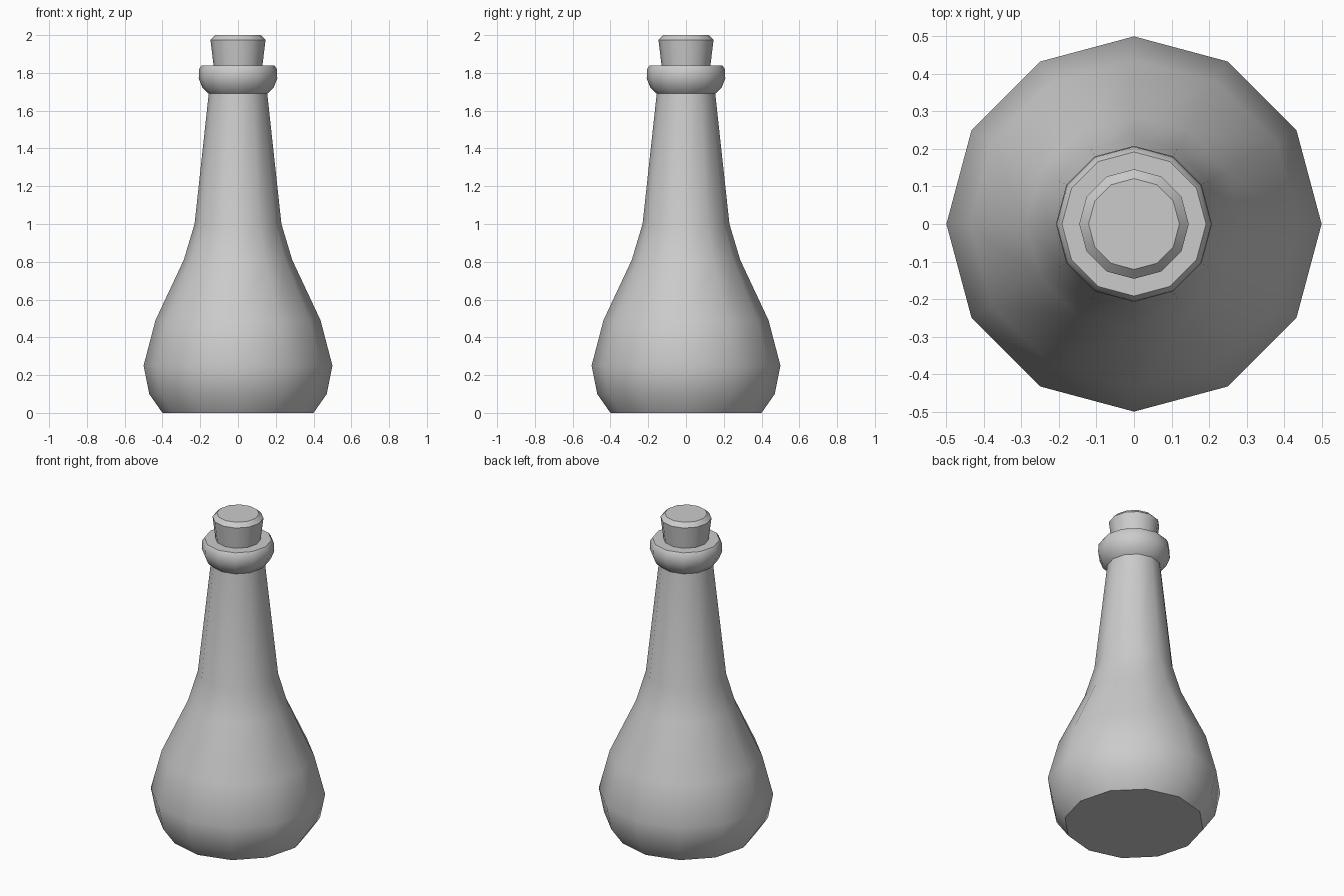
import bpy, bmesh, math

if "Cube" in bpy.data.objects:
    bpy.data.objects.remove(bpy.data.objects["Cube"])

SIDES = 12


def lathe(name, profile, cap_bottom=True, cap_top=True):
    """Revolve (radius, height) points around z."""
    bm = bmesh.new()
    rings = []
    for r, z in profile:
        rings.append([bm.verts.new((r * math.cos(2 * math.pi * i / SIDES),
                                    r * math.sin(2 * math.pi * i / SIDES), z))
                      for i in range(SIDES)])
    for low, high in zip(rings, rings[1:]):
        for i in range(SIDES):
            j = (i + 1) % SIDES
            bm.faces.new((low[i], low[j], high[j], high[i]))
    if cap_bottom:
        bm.faces.new(rings[0][::-1])
    if cap_top:
        bm.faces.new(rings[-1])
    mesh = bpy.data.meshes.new(name)
    bm.to_mesh(mesh)
    bm.free()
    obj = bpy.data.objects.new(name, mesh)
    bpy.context.collection.objects.link(obj)
    bpy.ops.object.select_all(action='DESELECT')
    obj.select_set(True)
    bpy.context.view_layer.objects.active = obj
    bpy.ops.object.shade_smooth_by_angle(angle=math.radians(40))
    return obj


# Bottle: flat base, bulging body, long neck, rounded lip
lathe("bottle", [(0.40, 0), (0.47, 0.10), (0.50, 0.25), (0.437, 0.49),
                 (0.287, 0.81), (0.23, 1.0), (0.155, 1.69),
                 (0.188, 1.72), (0.208, 1.77), (0.206, 1.82),
                 (0.192, 1.84), (0.128, 1.84)], cap_top=False)

# Stopper: tapered cork with a bevelled top
lathe("cork", [(0.127, 1.82), (0.146, 1.975), (0.121, 2.0)])
